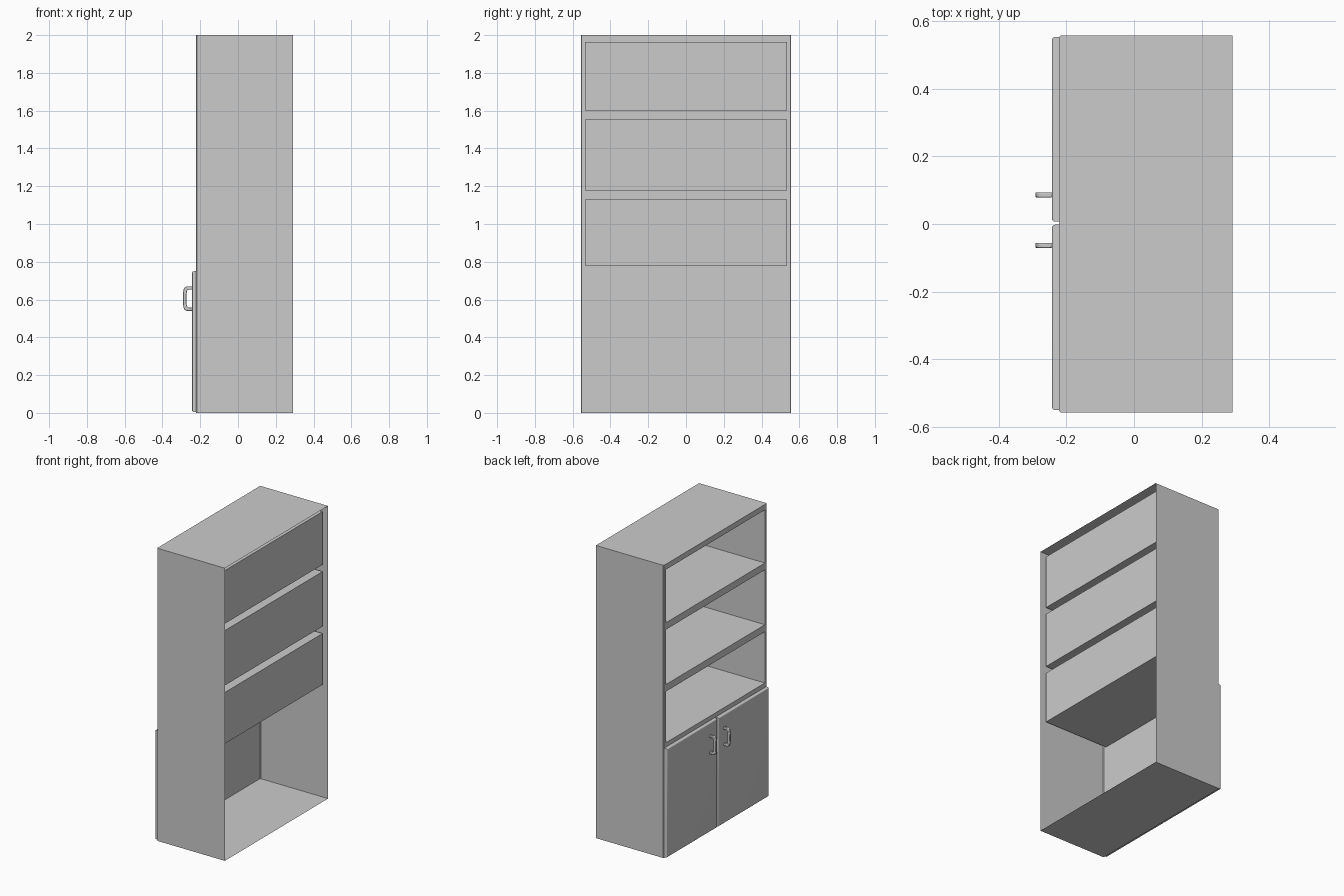
import bpy, bmesh

if "Cube" in bpy.data.objects:
    bpy.data.objects.remove(bpy.data.objects["Cube"])

X0, X1 = -0.222, 0.291          # carcass front and back
PB = 0.265                      # back of shelf niches
YW, YI, H = 0.557, 0.535, 2.0   # half width, half niche width, height
NICHES = [(0.78, 1.13), (1.178, 1.553), (1.6, 1.963)]


def finish(name, bm):
    bmesh.ops.remove_doubles(bm, verts=bm.verts, dist=1e-5)
    bmesh.ops.recalc_face_normals(bm, faces=bm.faces)
    me = bpy.data.meshes.new(name)
    bm.to_mesh(me)
    bm.free()
    ob = bpy.data.objects.new(name, me)
    bpy.context.collection.objects.link(ob)
    return ob


def quad(bm, *pts):
    bm.faces.new([bm.verts.new(p) for p in pts])


def bevel(ob, width, segments):
    m = ob.modifiers.new("bevel", 'BEVEL')
    m.width, m.segments = width, segments
    m.limit_method = 'ANGLE'


def smooth(ob):
    bpy.ops.object.select_all(action='DESELECT')
    ob.select_set(True)
    bpy.context.view_layer.objects.active = ob
    bpy.ops.object.shade_smooth_by_angle()


# Carcass: thin shell, open at the back, front edges slightly chamfered
c = 0.005
bm = bmesh.new()
zs = [0] + [z for n in NICHES for z in n] + [H]
ys = [-YW + c, -YI, YI, YW - c]
for z0, z1 in zip(zs, zs[1:]):
    for i in range(3):
        if not (i == 1 and (z0, z1) in NICHES):
            a, b = ys[i], ys[i + 1]
            quad(bm, (X0, a, z0), (X0, b, z0), (X0, b, z1), (X0, a, z1))
    for s in (-1, 1):
        e, w = s * (YW - c), s * YW
        quad(bm, (X0, e, z0), (X0 + c, w, z0), (X0 + c, w, z1), (X0, e, z1))
        quad(bm, (X0 + c, w, z0), (X1, w, z0), (X1, w, z1), (X0 + c, w, z1))
for z in (0, H):
    quad(bm, (X0, ys[0], z), (X0, ys[1], z), (X0, ys[2], z), (X0, ys[3], z),
         (X0 + c, YW, z), (X1, YW, z), (X1, -YW, z), (X0 + c, -YW, z))

# Shelf niches: pockets pushed back from the front
for z0, z1 in NICHES:
    for z in (z0, z1):
        quad(bm, (X0, -YI, z), (X0, YI, z), (PB, YI, z), (PB, -YI, z))
    for y in (-YI, YI):
        quad(bm, (X0, y, z0), (PB, y, z0), (PB, y, z1), (X0, y, z1))
    quad(bm, (PB, -YI, z0), (PB, YI, z0), (PB, YI, z1), (PB, -YI, z1))
finish("cabinet_body", bm)


# Doors: slabs with rounded front edges
def door(name, y0, y1):
    bm = bmesh.new()
    bmesh.ops.create_cube(bm, size=1)
    x0, x1, z0, z1 = -0.243, X0, 0.005, 0.75
    for v in bm.verts:
        v.co = (x1 if v.co.x > 0 else x0, y1 if v.co.y > 0 else y0,
                z1 if v.co.z > 0 else z0)
    front = [e for e in bm.edges if all(v.co.x == min(w.co.x for w in bm.verts)
                                        for v in e.verts)]
    bmesh.ops.bevel(bm, geom=front, offset=0.01, segments=4, profile=0.5,
                    affect='EDGES')
    smooth(finish(name, bm))


# Handles: C-shaped outline extruded across its thickness
OUTER = [(-0.242, 0.065), (-0.272, 0.065), (-0.284, 0.058), (-0.289, 0.045), (-0.2915, 0.02)]
INNER = [(-0.242, 0.047), (-0.264, 0.047), (-0.269, 0.043), (-0.271, 0.036), (-0.273, 0.02)]


def handle(name, y):
    bm = bmesh.new()
    half, zc = 0.0075, 0.605
    full = [[(x, zc + z) for x, z in p] + [(x, zc - z) for x, z in reversed(p)]
            for p in (OUTER, INNER)]
    rings = []
    for o, i in zip(*full):
        rings.append([bm.verts.new((p[0], y + d, p[1]))
                      for p, d in ((o, -half), (o, half), (i, half), (i, -half))])
    for a, b in zip(rings, rings[1:]):
        for k in range(4):
            n = (k + 1) % 4
            bm.faces.new((a[k], a[n], b[n], b[k]))
    bm.faces.new(rings[0])
    bm.faces.new(rings[-1])
    ob = finish(name, bm)
    bevel(ob, 0.004, 2)
    smooth(ob)


door("door_left", 0.007, 0.553)
door("door_right", -0.55, -0.002)
handle("handle_left", 0.086)
handle("handle_right", -0.063)
